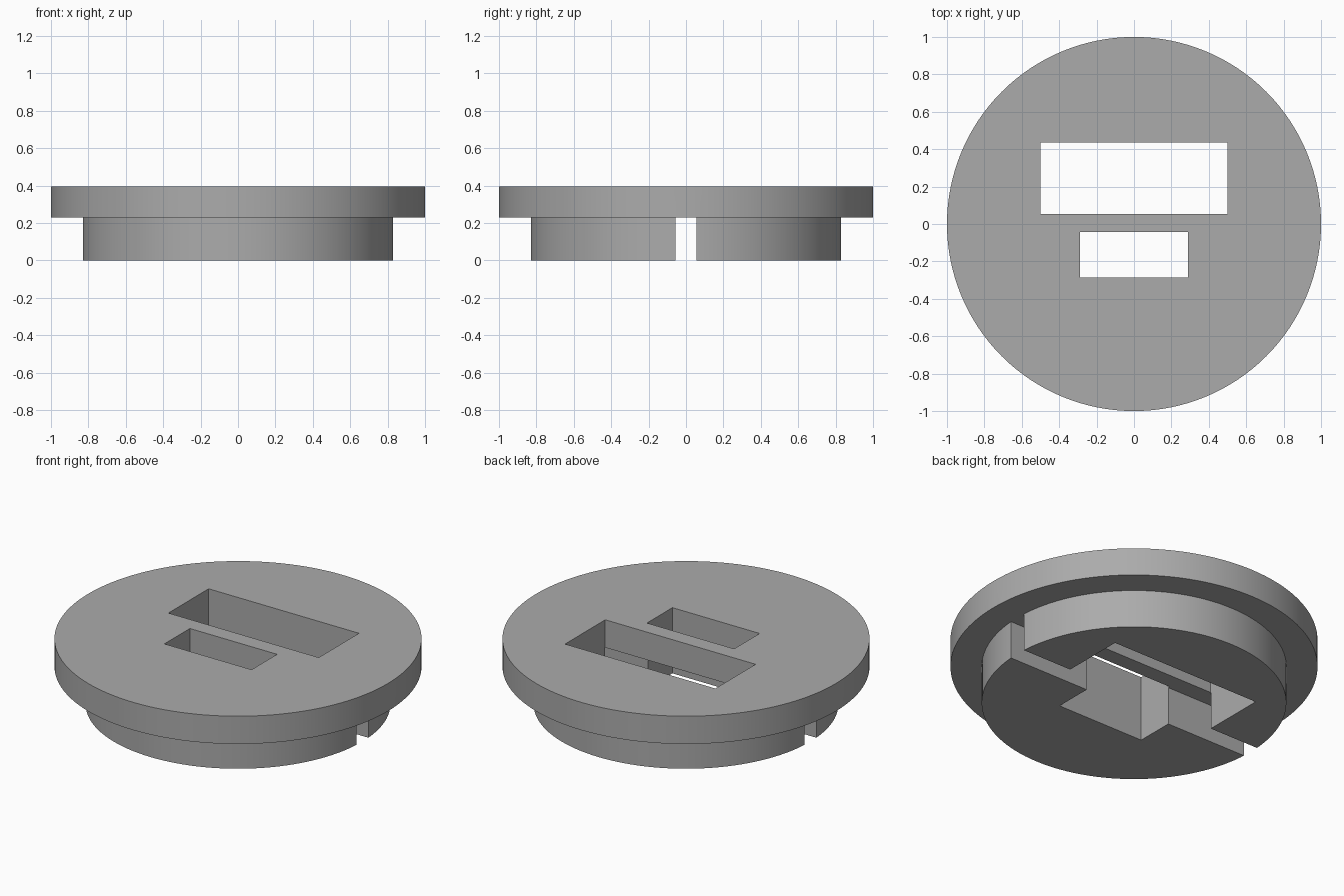
import bpy
import bmesh
import math
from mathutils import Matrix, Vector

cube = bpy.data.objects.get("Cube")
if cube:
    bpy.data.objects.remove(cube, do_unlink=True)

TOP, STEP = 0.395, 0.228
RIM_R, PLUG_R, SEGMENTS = 1.0, 0.83, 128

grey = bpy.data.materials.new("plain grey")
grey.use_nodes = True
colour = (0.41, 0.41, 0.41, 1)
grey.diffuse_color = colour
grey.node_tree.nodes["Principled BSDF"].inputs["Base Color"].default_value = colour


def add_object(name, bm):
    mesh = bpy.data.meshes.new(name)
    bmesh.ops.recalc_face_normals(bm, faces=bm.faces)
    bm.to_mesh(mesh)
    bm.free()
    mesh.materials.append(grey)
    obj = bpy.data.objects.new(name, mesh)
    bpy.context.collection.objects.link(obj)
    return obj


def box(name, low, high):
    low, high = Vector(low), Vector(high)
    bm = bmesh.new()
    matrix = Matrix.Translation((low + high) / 2) @ Matrix.Diagonal((high - low).to_4d())
    bmesh.ops.create_cube(bm, size=1, matrix=matrix)
    return add_object(name, bm)


# Stepped round body: a wide rim above a narrower plug
bm = bmesh.new()
rings = []
for radius, z in ((PLUG_R, 0), (PLUG_R, STEP), (RIM_R, STEP), (RIM_R, TOP)):
    angles = [math.tau * i / SEGMENTS for i in range(SEGMENTS)]
    rings.append([bm.verts.new((radius * math.cos(a), radius * math.sin(a), z)) for a in angles])
for lower, upper in zip(rings, rings[1:]):
    for i in range(SEGMENTS):
        j = (i + 1) % SEGMENTS
        bm.faces.new((lower[i], lower[j], upper[j], upper[i]))
bm.faces.new(rings[0])
bm.faces.new(rings[-1])
body = add_object("slotted_cap", bm)

# Cross slot under the rim, then the two rectangular windows
cutters = [
    box("cross_slot_cutter", (-1.2, -0.055, -0.1), (1.2, 0.055, STEP)),
    box("large_window_cutter", (-0.5, 0.053, -0.2), (0.5, 0.435, 0.6)),
    box("small_window_cutter", (-0.29, -0.285, -0.2), (0.29, -0.043, 0.6)),
]

bpy.ops.object.select_all(action="DESELECT")
body.select_set(True)
bpy.context.view_layer.objects.active = body
for cutter in cutters:
    cutter.hide_render = True
    mod = body.modifiers.new(cutter.name, "BOOLEAN")
    mod.operation = "DIFFERENCE"
    mod.solver = "EXACT"
    mod.object = cutter
    bpy.ops.object.modifier_apply(modifier=mod.name)
    bpy.data.objects.remove(cutter, do_unlink=True)

bpy.ops.object.shade_smooth_by_angle(angle=math.radians(30))
